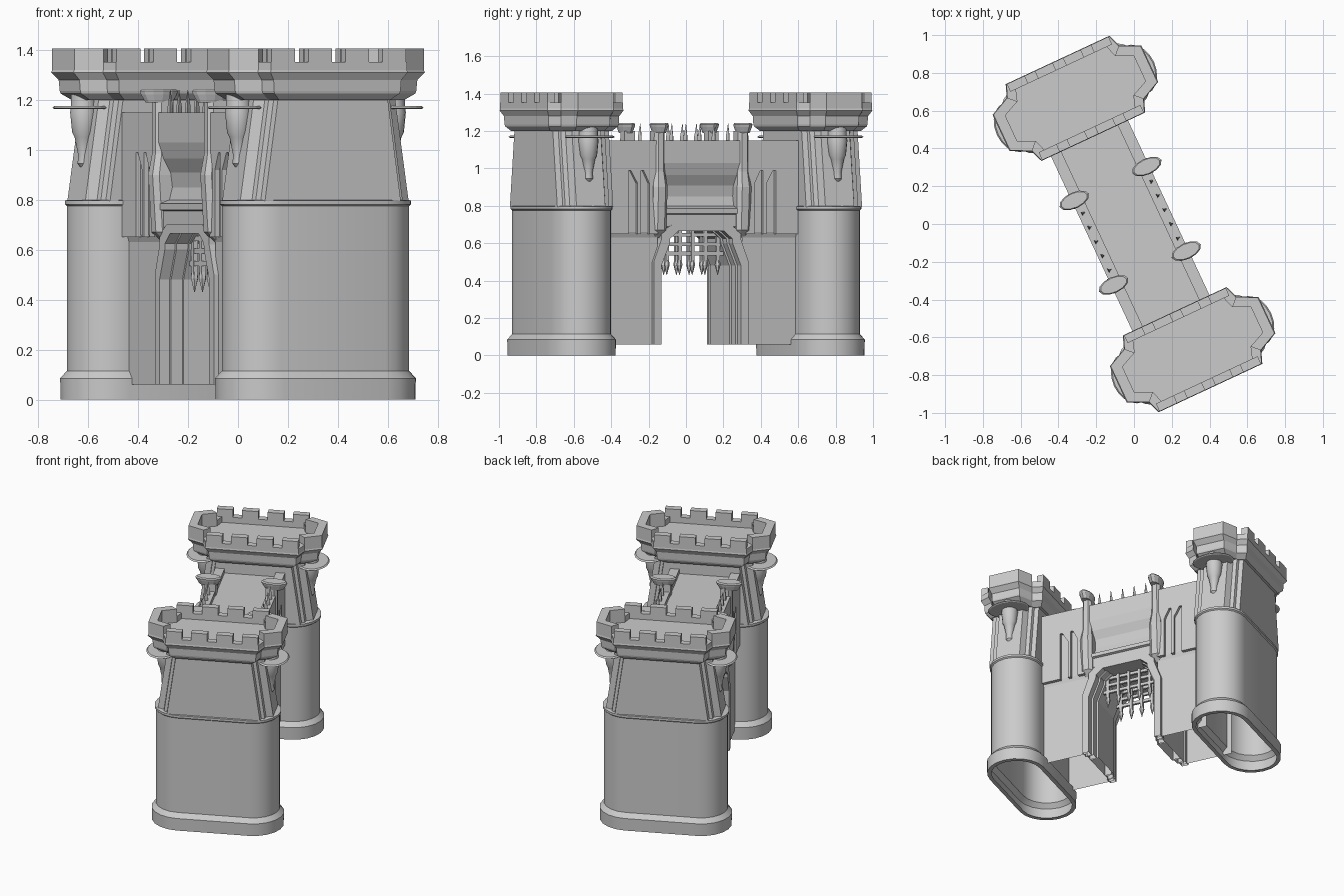
import bpy, bmesh
from math import radians, cos, sin, pi
from mathutils import Matrix, Vector

if "Cube" in bpy.data.objects:
    bpy.data.objects.remove(bpy.data.objects["Cube"])

TURN = Matrix.Rotation(radians(25), 4, 'Z')      # whole gatehouse is turned in plan
WALL = TURN @ Matrix.Translation((-0.022, 0, 0))


def mesh(name, verts, faces, mat, smooth=False):
    me = bpy.data.meshes.new(name)
    me.from_pydata([mat @ Vector(v) for v in verts], [], faces)
    bm = bmesh.new()
    bm.from_mesh(me)
    bmesh.ops.recalc_face_normals(bm, faces=bm.faces)
    # walls are hollow shells: their undersides stay open
    under = [f for f in bm.faces if all(v.co.z < 0.061 for v in f.verts) and
             all(v.co.z > 0.059 for v in f.verts)]
    bmesh.ops.delete(bm, geom=under, context='FACES_ONLY')
    bm.to_mesh(me)
    bm.free()
    ob = bpy.data.objects.new(name, me)
    bpy.context.collection.objects.link(ob)
    if smooth:
        bpy.ops.object.select_all(action='DESELECT')
        ob.select_set(True)
        bpy.context.view_layer.objects.active = ob
        bpy.ops.object.shade_smooth_by_angle(angle=radians(35))
    return ob


def loft(name, rings, mat, bottom=True, top=True, smooth=False):
    n = len(rings[0])
    faces = [(k * n + i, k * n + (i + 1) % n, (k + 1) * n + (i + 1) % n, (k + 1) * n + i)
             for k in range(len(rings) - 1) for i in range(n)]
    if bottom:
        faces.append(tuple(range(n)))
    if top:
        faces.append(tuple(range((len(rings) - 1) * n, len(rings) * n)))
    return mesh(name, [v for r in rings for v in r], faces, mat, smooth)


def box(name, x, y, z, mat):
    ring = [(x[0], y[0]), (x[1], y[0]), (x[1], y[1]), (x[0], y[1])]
    return loft(name, [[(*p, h) for p in ring] for h in z], mat)


def along_y(name, prof, y0, y1, mat):
    return loft(name, [[(a, y, b) for a, b in prof] for y in (y0, y1)], mat, False, False)


def along_x(name, prof, x0, x1, mat):
    return loft(name, [[(x, a, b) for a, b in prof] for x in (x0, x1)], mat)


def spin(name, prof, c, mat, n=16, sx=1, sy=1, smooth=False):
    rings = [[(c[0] + sx * r * cos(2 * pi * i / n), c[1] + sy * r * sin(2 * pi * i / n), z)
              for i in range(n)] for r, z in prof]
    return loft(name, rings, mat, smooth=smooth)


def stadium(half, r, z, n=10):
    pts = []
    for side in (1, -1):
        for i in range(n + 1):
            a = -pi / 2 + pi * i / n + (0 if side == 1 else pi)
            pts.append((side * half + r * cos(a), r * sin(a), z))
    return pts


def four_way(q):
    """Quarter outline (long side to short end) mirrored to a closed loop."""
    half = q + [(x, -y) for x, y in reversed(q)]
    return half + [(-x, -y) for x, y in half]


def strip(name, outer, inner, z0, z1, mat, closed=False):
    n = len(outer)
    verts = [v for o, i in zip(outer, inner) for v in ((*o, z0), (*o, z1), (*i, z1), (*i, z0))]
    faces = []
    for k in range(n if closed else n - 1):
        a, b = 4 * k, 4 * ((k + 1) % n)
        faces += [(a + j, b + j, b + (j + 1) % 4, a + (j + 1) % 4) for j in range(4)]
    if not closed:
        faces += [(0, 1, 2, 3), tuple(range(4 * n - 4, 4 * n))]
    return mesh(name, verts, faces, mat)


OUT = [(0.30, 0.222), (0.325, 0.155), (0.43, 0.105)]
INN = [(0.265, 0.177), (0.285, 0.115), (0.375, 0.075)]

# ---- the two towers
for s in (1, -1):
    T = TURN @ Matrix.Translation((0, s * 0.734, 0))
    # hollow rounded shaft with plinth and ledge
    prof = [(0.165, 0), (0.193, 0), (0.195, 0.085), (0.168, 0.115), (0.168, 0.775),
            (0.176, 0.782), (0.176, 0.797), (0.16, 0.80)]
    loft("tower_shaft", [stadium(0.23, r, z) for r, z in prof], T, bottom=False, smooth=True)
    # tapered upper storey with fluted corners
    rings = []
    for z, f, e in ((0.795, 0.30, 0.372), (1.22, 0.24, 0.31)):
        q = [(f, 0.165), (f + 0.005, 0.135), (f + 0.025, 0.13), (f + 0.03, 0.105), (e, 0.085)]
        rings.append([(*p, z) for p in four_way(q)])
    loft("tower_upper", rings, T)
    # corbelled crown
    rings = [[(x * k, y * k, z) for x, y in four_way(OUT)] for z, k in
             ((1.20, 0.82), (1.225, 0.92), (1.235, 0.93), (1.28, 0.94), (1.31, 1.01),
              (1.32, 1.0), (1.32, 0.95), (1.312, 0.94))]
    loft("tower_crown", rings, T)
    # parapet, merlons and raised ends
    strip("parapet", four_way(OUT), four_way(INN), 1.31, 1.352, T, closed=True)
    for side in (1, -1):
        for x in (-0.245, -0.082, 0.082, 0.245):
            ys = sorted((side * 0.177, side * 0.222))
            box("merlon", (x - 0.052, x + 0.052), ys, (1.34, 1.405), T)
        o = [(side * x, y) for x, y in OUT[1:] + [(x, -y) for x, y in reversed(OUT[1:])]]
        i = [(side * x, y) for x, y in INN[1:] + [(x, -y) for x, y in reversed(INN[1:])]]
        strip("parapet_end", o, i, 1.34, 1.405, T)
        # hanging finial with its thin plate
        spin("end_finial", [(0.012, 0.93), (0.024, 0.945), (0.022, 0.98), (0.036, 1.05),
                            (0.046, 1.07), (0.054, 1.15), (0.05, 1.17), (0.05, 1.23)],
             (side * 0.34, 0), T, smooth=True)
        spin("end_plate", [(0.13, 1.163), (0.14, 1.168), (0.13, 1.176)],
             (side * 0.355, 0), T, n=20, sx=0.74)

# ---- connecting walls, with overhanging upper part and sunken deck
half = [(0.195, 0.06), (0.195, 0.63), (0.205, 0.66), (0.205, 1.15), (0.165, 1.15), (0.165, 1.12)]
wall = half + [(-x, z) for x, z in reversed(half)]
for s in (1, -1):
    along_y("side_wall", wall, s * 0.25, s * 0.60, WALL)
    # facing with pointed slots
    comb = [(0.26, 0.65), (0.31, 0.65), (0.31, 0.92), (0.345, 0.99), (0.36, 0.99), (0.36, 0.65),
            (0.38, 0.65), (0.38, 0.92), (0.42, 0.99), (0.435, 0.99), (0.435, 0.65),
            (0.59, 0.65), (0.59, 1.15), (0.26, 1.15)]
    for f in (1, -1):
        along_x("slotted_facing", [(s * y, z) for y, z in comb], f * 0.20, f * 0.225, WALL)

# ---- middle bay above the gate, concave on both faces
half = [(0.17, 0.665), (0.21, 0.69), (0.21, 0.755), (0.225, 0.76), (0.225, 0.785), (0.185, 0.80),
        (0.172, 0.85), (0.18, 0.91), (0.208, 0.965), (0.225, 1.03), (0.225, 1.15),
        (0.165, 1.15), (0.165, 1.12)]
along_y("gate_bay", half + [(-x, z) for x, z in reversed(half)], -0.26, 0.26, WALL)

# ---- stepped gate arches
def arch(name, w, x0, x1, wo=0.27):
    q = [(w, 0.06), (w, 0.48), (w - 0.05, 0.60), (w - 0.052, 0.625), (w - 0.10, 0.665)]
    p = [(wo, 0.06), (wo, 0.50), (wo - 0.045, 0.62), (wo - 0.045, 0.66), (wo - 0.11, 0.70)]
    inner = q + [(-a, b) for a, b in reversed(q)]
    outer = p + [(-a, b) for a, b in reversed(p)]
    swap = Matrix(((0, 0, 1, 0), (1, 0, 0, 0), (0, 1, 0, 0), (0, 0, 0, 1)))
    strip(name, outer, inner, x0, x1, WALL @ swap)

arch("gate_passage", 0.21, -0.12, 0.12)
for f in (1, -1):
    arch("gate_inner_frame", 0.222, f * 0.11, f * 0.17)
    arch("gate_outer_frame", 0.235, f * 0.16, f * 0.215, 0.28)

    # pilasters beside the gate with oval caps
    for s in (1, -1):
        y = s * 0.247
        sec = [(0.19, 0.03, 0.63), (0.235, 0.04, 0.67), (0.25, 0.042, 0.90),
               (0.235, 0.032, 0.985), (0.235, 0.03, 1.20)]
        rings = [[(f * 0.16, y - w, z), (f * (d - 0.02), y - w, z), (f * d, y - w * 0.5, z),
                  (f * d, y + w * 0.5, z), (f * (d - 0.02), y + w, z), (f * 0.16, y + w, z)]
                 for d, w, z in sec]
        loft("pilaster", rings, WALL)
        spin("pilaster_cap", [(0.06, 1.19), (0.08, 1.222), (0.085, 1.235), (0.075, 1.243)],
             (f * 0.212, y), WALL, n=12, sy=0.5)

    # spikes along the top edge
    for k in range(-2, 3):
        spin("wall_spike", [(0.013, 1.145), (0.013, 1.17), (0.001, 1.24)],
             (f * 0.2, k * 0.083), WALL, n=3)

    # portcullis at each mouth of the passage
    X = f * 0.10
    for k in range(-2, 3):
        y = k * 0.075
        box("portcullis_bar", (X - 0.01, X + 0.01), (y - 0.01, y + 0.01), (0.50, 0.67), WALL)
        spin("portcullis_point", [(0.001, 0.43), (0.016, 0.485), (0.012, 0.51)], (X, y), WALL, n=6)
    for z in (0.545, 0.595, 0.645):
        box("portcullis_rail", (X - 0.008, X + 0.008), (-0.18, 0.18), (z - 0.01, z + 0.01), WALL)
